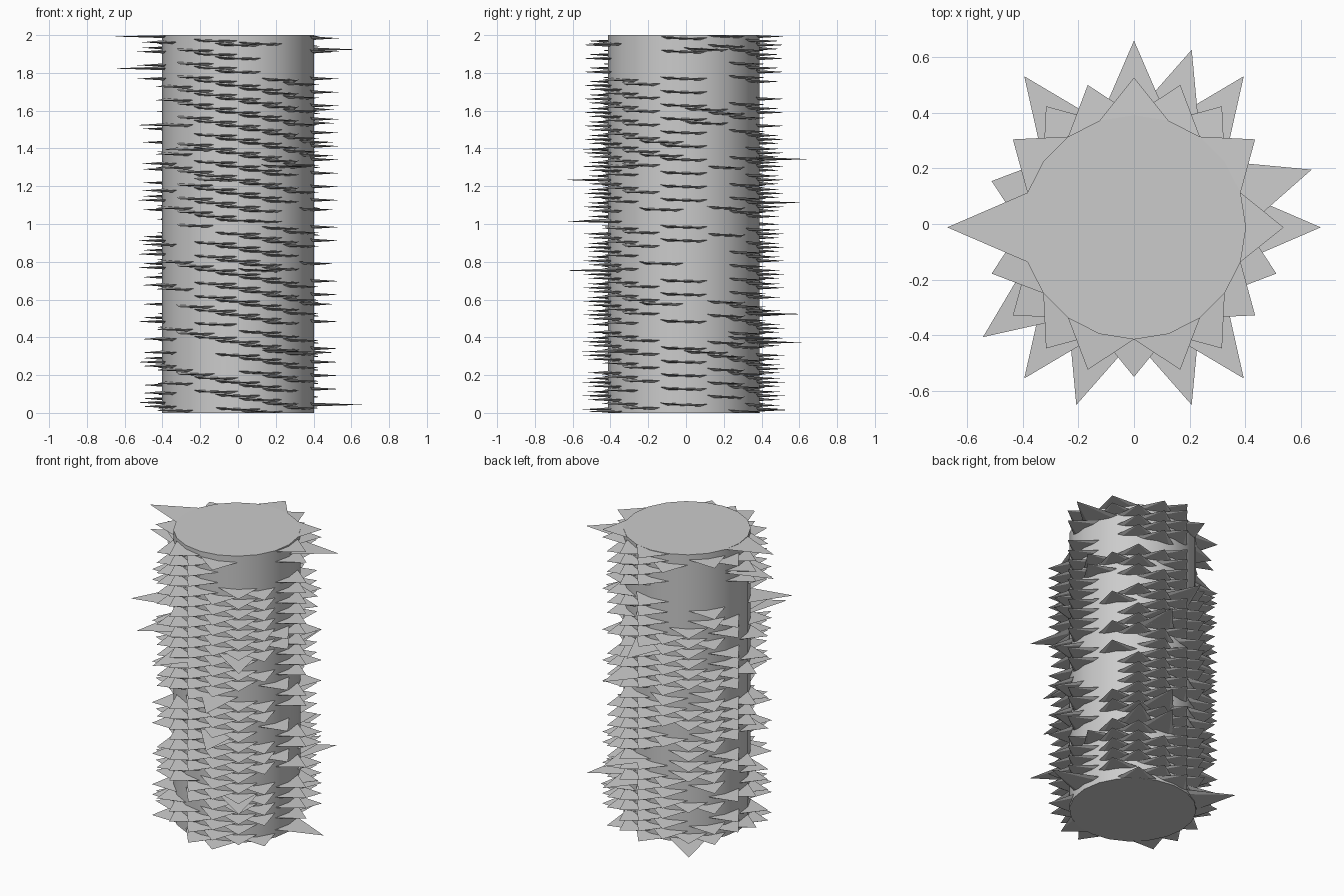
import bpy
import bmesh
import random
from math import cos, sin, radians, pi

random.seed(7)
cube = bpy.data.objects.get("Cube")
if cube:
    bpy.data.objects.remove(cube, do_unlink=True)

SIDES = 20
STEP = 360 / SIDES
RADIUS, HEIGHT = 0.402, 2.0
CENTRE_Y = -0.012
SHORT_TIP, LONG_TIP = 0.537, 0.67
ROWS = 28
PITCH = HEIGHT / ROWS
DROP = PITCH * 0.3        # fall of the spiral from one column to the next
TILT = 0.004
THICK = 0.013

grey = bpy.data.materials.new("plain_grey")
grey.use_nodes = True
colour = (0.6, 0.6, 0.6, 1)
grey.diffuse_color = colour
grey.node_tree.nodes["Principled BSDF"].inputs["Base Color"].default_value = colour


def add_object(name, bm):
    bmesh.ops.recalc_face_normals(bm, faces=bm.faces)
    mesh = bpy.data.meshes.new(name)
    bm.to_mesh(mesh)
    bm.free()
    mesh.materials.append(grey)
    obj = bpy.data.objects.new(name, mesh)
    obj.location.y = CENTRE_Y
    bpy.context.collection.objects.link(obj)
    return obj


def polar(radius, angle, z):
    a = radians(angle)
    return radius * cos(a), radius * sin(a), min(max(z, 0), HEIGHT)


# Round core with smooth sides and flat caps
bm = bmesh.new()
rings = [[bm.verts.new(polar(RADIUS, i * STEP, z)) for i in range(SIDES)]
         for z in (0, HEIGHT)]
for i in range(SIDES):
    j = (i + 1) % SIDES
    bm.faces.new((rings[0][i], rings[0][j], rings[1][j], rings[1][i]))
for ring in rings:
    bm.faces.new(ring)
core = add_object("core", bm)
bpy.ops.object.select_all(action="DESELECT")
core.select_set(True)
bpy.context.view_layer.objects.active = core
bpy.ops.object.shade_smooth_by_angle(angle=pi / 6)


# Thin pointed blade with a flat top, its root spanning two sides of the core
def add_blade(bm, column, z, reach):
    angle = column * STEP
    z = max(z, THICK)
    tip = bm.verts.new(polar(reach, angle, z - THICK / 2))
    root = [bm.verts.new(polar(RADIUS, angle + turn * STEP, z - turn * TILT - fall))
            for turn, fall in ((1, 0), (-1, 0), (-0.7, THICK), (0.7, THICK))]
    bm.faces.new(root)
    for i in range(4):
        bm.faces.new((tip, root[i], root[(i + 1) % 4]))


# Share of places filled in each column, counted anticlockwise from +x
fill = [0.6, 0.12, 0.55, 0.85, 0.85, 0.9, 0.8, 0.8, 0.8, 0.6,
        0.55, 0.4, 0.4, 0.45, 0.85, 0.85, 0.85, 0.8, 0.7, 0.2]


def bare(column, z):
    if 16 <= column <= 19:
        return z > 1.78
    if 6 <= column <= 9:
        return 1.62 < z < 1.92
    if 9 <= column <= 11:
        return 1.36 < z < 1.75 or 0.95 < z < 1.1
    return False


bm = bmesh.new()
for column in range(SIDES):
    for row in range(ROWS):
        z = HEIGHT - 0.01 - row * PITCH - (column * DROP) % PITCH
        if random.random() < fill[column] and not bare(column, z):
            add_blade(bm, column, z, SHORT_TIP)
for column in (2, 5):     # level with the top cap
    add_blade(bm, column, HEIGHT, SHORT_TIP)
add_blade(bm, 16, 1.96, SHORT_TIP)
add_object("short_blades", bm)

# A few longer blades, as column and height
bm = bmesh.new()
for column, z in ((0, 0.05), (1, 1.93), (3, 0.4), (4, 1.12), (4, 0.53),
                  (4, 0.38), (5, 1.35), (7, 0.02), (10, HEIGHT), (10, 1.83),
                  (12, 1.53), (13, 1.4), (14, 1.24), (16, 1.02), (16, 0.76),
                  (17, 1.31), (17, 0.33)):
    add_blade(bm, column, z, LONG_TIP)
add_object("long_blades", bm)
